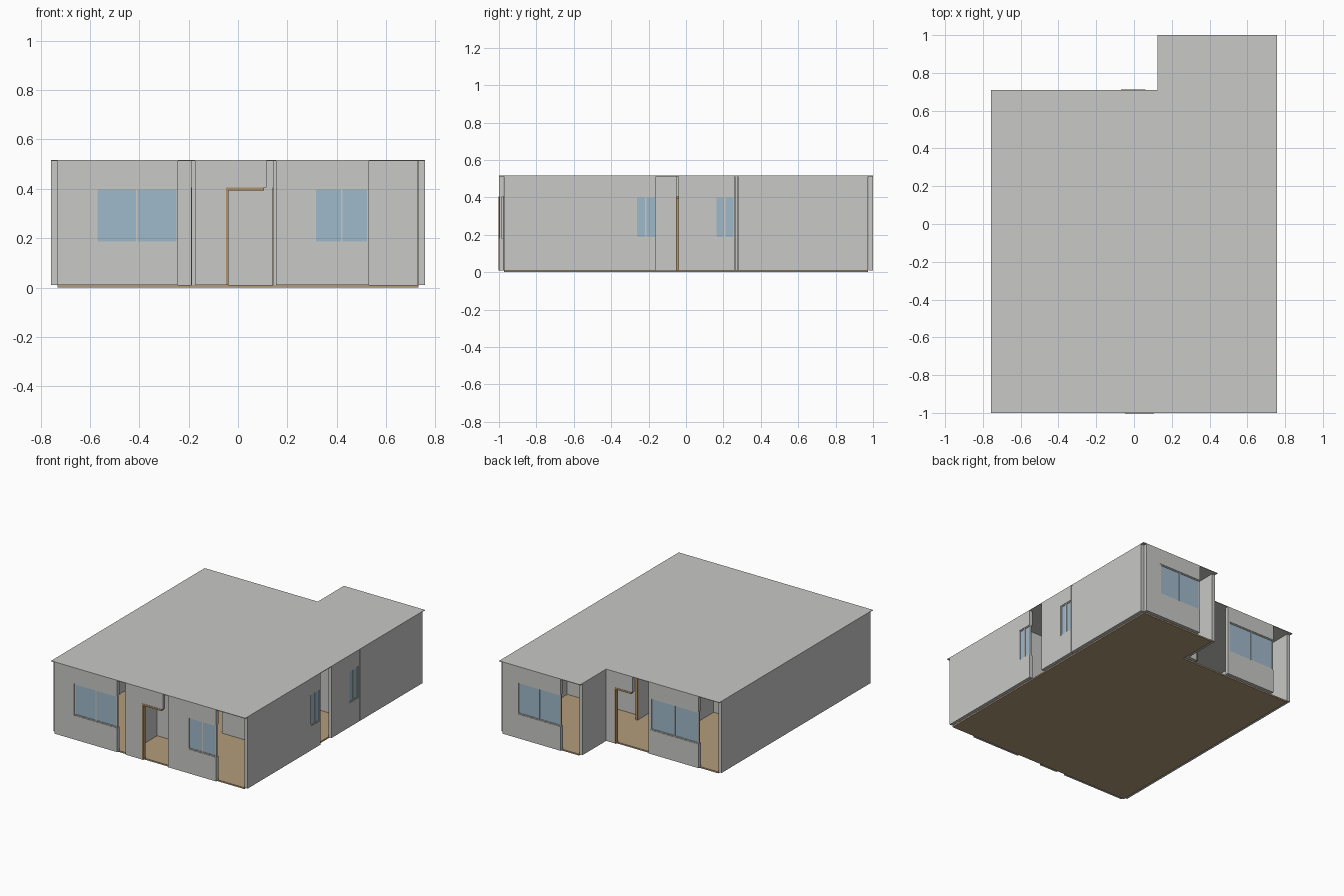
import bpy
import bmesh
from mathutils import Vector

if "Cube" in bpy.data.objects:
    bpy.data.objects.remove(bpy.data.objects["Cube"], do_unlink=True)


def material(name, rgb):
    mat = bpy.data.materials.new(name)
    mat.use_nodes = True
    mat.diffuse_color = (*rgb, 1)
    mat.node_tree.nodes["Principled BSDF"].inputs["Base Color"].default_value = (*rgb, 1)
    return mat


WALL = material("wall grey", (0.58, 0.58, 0.57))
FLOOR = material("floor tan", (0.45, 0.33, 0.2))
WOOD = material("door wood", (0.45, 0.29, 0.14))
GLASS = material("window blue", (0.35, 0.49, 0.6))
FRAME = material("window frame", (0.6, 0.59, 0.55))

BASE, TOP = 0.01, 0.512          # wall bottom and top
SILL, HEAD = 0.18, 0.405         # opening heights
OUTER, INNER = 0.025, 0.014      # wall thicknesses


def finish(name, bm, mat):
    bmesh.ops.recalc_face_normals(bm, faces=bm.faces)
    mesh = bpy.data.meshes.new(name)
    bm.to_mesh(mesh)
    bm.free()
    mesh.materials.append(mat)
    obj = bpy.data.objects.new(name, mesh)
    bpy.context.collection.objects.link(obj)
    return obj


def boxes(name, mat, axis, items):
    """Each item is (along from, to, across from, to, z from, to)."""
    bm = bmesh.new()
    for s0, s1, t0, t1, z0, z1 in items:
        lo, hi = Vector((s0, t0, z0)), Vector((s1, t1, z1))
        if axis == "y":
            lo, hi = lo.yxz, hi.yxz
        verts = bmesh.ops.create_cube(bm, size=1)["verts"]
        for v in verts:
            v.co = (lo + hi) / 2 + Vector(c * d for c, d in zip(v.co, hi - lo))
    return finish(name, bm, mat)


def window(name, axis, s0, s1, face, inward):
    """Two panes in a thin frame, set just behind the outer face."""
    s0, s1 = sorted((s0, s1))
    t0, t1 = face + inward * 0.003, face + inward * 0.015
    w, mid = 0.007, (s0 + s1) / 2
    bars = [(s0, s1, t0, t1, SILL, SILL + w), (s0, s1, t0, t1, HEAD - w, HEAD)]
    for a, b in ((s0, s0 + w), (mid - w / 2, mid + w / 2), (s1 - w, s1)):
        bars.append((a, b, t0, t1, SILL + w, HEAD - w))
    boxes(name + "_frame", FRAME, axis, bars)
    g = face + inward * 0.007
    boxes(name + "_glass", GLASS, axis,
          [(s0 + w, s1 - w, g, g + inward * 0.004, SILL + w, HEAD - w)])


def door_frame(name, axis, s0, s1, t0, t1):
    """One jamb on the starting side and a head rail."""
    step = 0.01 if s1 > s0 else -0.01
    t0, t1 = min(t0, t1) - 0.002, max(t0, t1) + 0.002
    boxes(name + "_frame", WOOD, axis, [
        (s0, s0 + step, t0, t1, BASE, HEAD),
        (s0 + step, s1 - step, t0, t1, HEAD - 0.012, HEAD)])


def wall(name, axis, face, depth, start, end, opening=None):
    """Wall from start to end; an opening (kind, from) runs on to the end."""
    t0, t1 = face, face + depth
    if not opening:
        boxes(name, WALL, axis, [(start, end, t0, t1, BASE, TOP)])
        return
    kind, edge = opening
    parts = [(edge, end, t0, t1, HEAD, TOP)]
    if abs(edge - start) > 0.001:
        parts.append((start, edge, t0, t1, BASE, TOP))
    if kind == "window":
        parts.append((edge, end, t0, t1, BASE, SILL))
        window(name + "_window", axis, edge, end, face, 1 if depth > 0 else -1)
    else:
        door_frame(name + "_door", axis, edge, end, t0, t1)
    boxes(name, WALL, axis, parts)


def slab(name, mat, inset, z0, z1):
    """L-shaped plate following the plan of the house."""
    i = inset
    plan = [(-0.757 + i, -1 + i), (0.757 - i, -1 + i), (0.757 - i, 1 - i),
            (0.125 + i, 1 - i), (0.125 + i, 0.71 - i), (-0.757 + i, 0.71 - i)]
    bm = bmesh.new()
    face = bm.faces.new([bm.verts.new((x, y, z0)) for x, y in plan])
    ext = bmesh.ops.extrude_face_region(bm, geom=[face])
    for v in ext["geom"]:
        if isinstance(v, bmesh.types.BMVert):
            v.co.z = z1
    finish(name, bm, mat)


# Floor and flat roof
slab("floor", FLOOR, 0.026, 0, BASE)
slab("roof", WALL, 0, TOP, 0.516)

# Front walls
wall("front_wall_right_room", "x", -1, OUTER, -0.732, -0.243, ("window", -0.577))
wall("front_wall_entrance", "x", -1, OUTER, -0.175, 0.115, ("door", -0.048))
wall("front_wall_left_room", "x", -1, OUTER, 0.155, 0.53, ("window", 0.31))

# Side walls
wall("left_wall_front", "y", 0.757, -OUTER, -0.973, -0.16, ("window", -0.27))
wall("left_wall_middle", "y", 0.757, -OUTER, -0.04, 0.26, ("window", 0.155))
wall("left_wall_back", "y", 0.757, -OUTER, 0.277, 0.973)
wall("right_wall", "y", -0.757, OUTER, -0.973, 0.685)

# Back walls
wall("back_wall_wing", "x", 1, -OUTER, 0.732, 0.277, ("window", 0.615))
wall("wing_side_wall", "y", 0.125, OUTER, 0.973, 0.685)
wall("back_wall_hall", "x", 0.71, -OUTER, 0.125, -0.08, ("door", 0.06))
wall("back_wall_right_room", "x", 0.71, -OUTER, -0.205, -0.595, ("window", -0.22))

# Inner partitions
wall("vestibule_right_partition", "y", -0.189, INNER, -0.973, -0.5, ("door", -0.64))
wall("vestibule_left_partition", "y", 0.141, INNER, -0.973, -0.7, ("door", -0.84))
wall("vestibule_back_partition", "x", -0.65, INNER, -0.175, 0.141)
wall("left_room_partition", "x", -0.38, INNER, 0.155, 0.73)
wall("hall_left_partition_front", "y", 0.141, INNER, -0.38, -0.052)
wall("hall_left_partition_back", "y", 0.141, INNER, -0.038, 0.45, ("door", 0.33))
wall("middle_partition_left", "x", -0.052, INNER, 0.155, 0.42, ("door", 0.28))
wall("middle_partition_right", "x", -0.052, INNER, -0.732, -0.189)
wall("wing_partition", "x", 0.262, INNER, 0.155, 0.755)
wall("hall_right_partition", "y", -0.189, INNER, -0.038, 0.45, ("door", 0.31))
